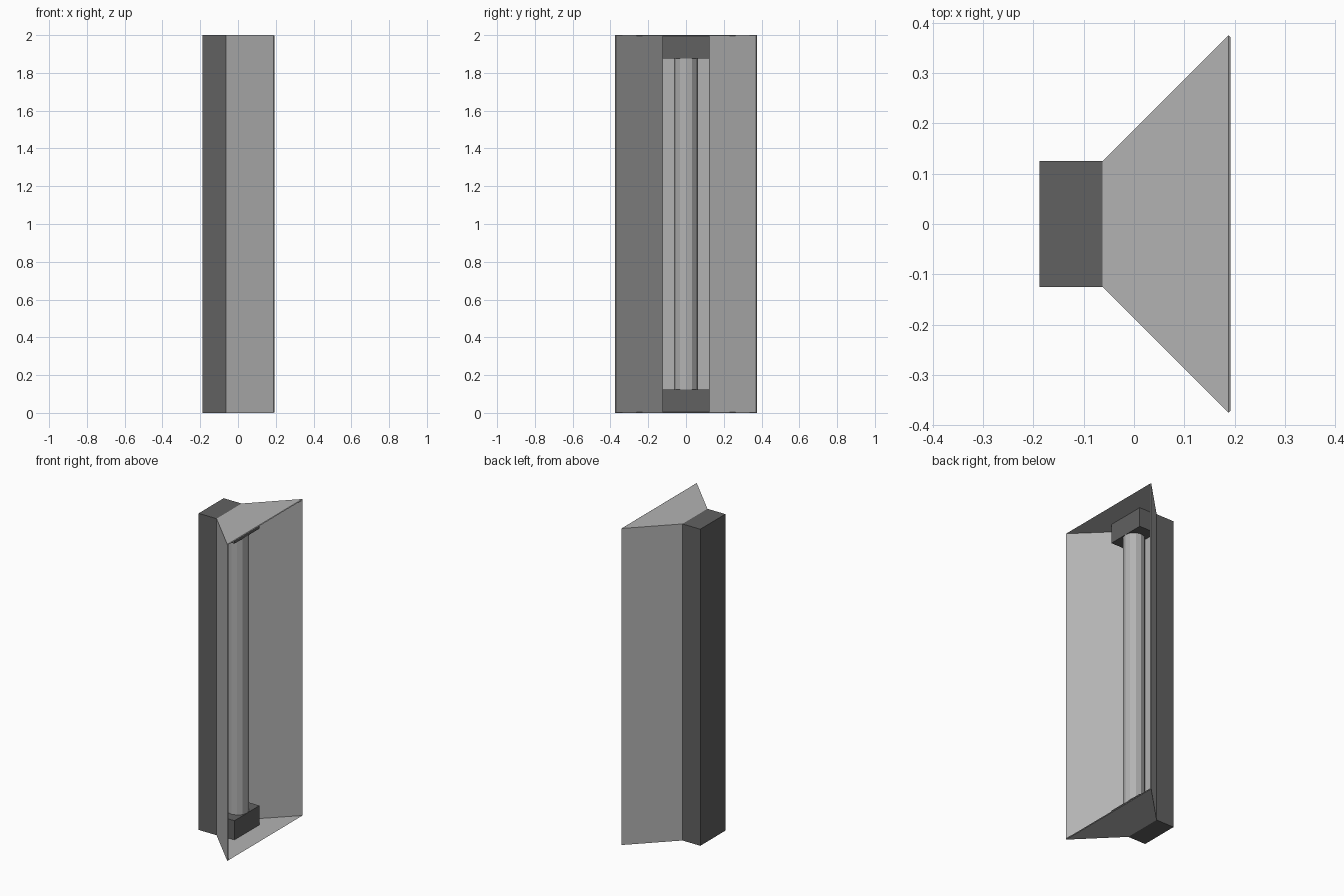
import bpy, bmesh, math

if "Cube" in bpy.data.objects:
    bpy.data.objects.remove(bpy.data.objects["Cube"])


def make_material(name, grey):
    mat = bpy.data.materials.new(name)
    mat.diffuse_color = (grey, grey, grey, 1)
    mat.use_nodes = True
    mat.node_tree.nodes["Principled BSDF"].inputs["Base Color"].default_value = mat.diffuse_color
    return mat


light_metal = make_material("light_grey", 0.45)
dark_metal = make_material("dark_grey", 0.12)


def prism(name, profile, z0, z1, mat, skip=()):
    """Extrude a counter-clockwise outline from z0 to z1, leaving out skipped sides."""
    n = len(profile)
    bm = bmesh.new()
    low = [bm.verts.new((x, y, z0)) for x, y in profile]
    high = [bm.verts.new((x, y, z1)) for x, y in profile]
    for i in range(n):
        if i not in skip:
            j = (i + 1) % n
            bm.faces.new((low[i], low[j], high[j], high[i]))
    bm.faces.new(low[::-1])
    bm.faces.new(high)
    mesh = bpy.data.meshes.new(name)
    bm.to_mesh(mesh)
    bm.free()
    mesh.materials.append(mat)
    obj = bpy.data.objects.new(name, mesh)
    bpy.context.collection.objects.link(obj)
    return obj


def rect(x0, x1, half_y):
    return [(x0, -half_y), (x1, -half_y), (x1, half_y), (x0, half_y)]


# Dark housing along the back
prism("back_housing", rect(-0.1875, -0.0625, 0.125), 0, 2, dark_metal)

# Flared reflector, open towards +x, made of thin sheet
flare = [(-0.0625, -0.125), (0.1875, -0.375), (0.1875, 0.375), (-0.0625, 0.125)]
reflector = prism("reflector", flare, 0, 2, light_metal, skip=(1,))
sheet = reflector.modifiers.new("sheet_thickness", 'SOLIDIFY')
sheet.thickness = 0.004
sheet.offset = -1
sheet.use_even_offset = True

# Sockets at both ends of the lamp
for name, z0, z1 in (("lower_socket", 0.003, 0.125), ("upper_socket", 1.875, 1.997)):
    prism(name, rect(-0.0605, 0.0625, 0.125), z0, z1, dark_metal)

# Faceted lamp tube between the sockets
circle = [(0.0625 * math.cos(math.tau * i / 12), 0.0625 * math.sin(math.tau * i / 12))
          for i in range(12)]
prism("lamp_tube", circle, 0.12, 1.88, light_metal)
